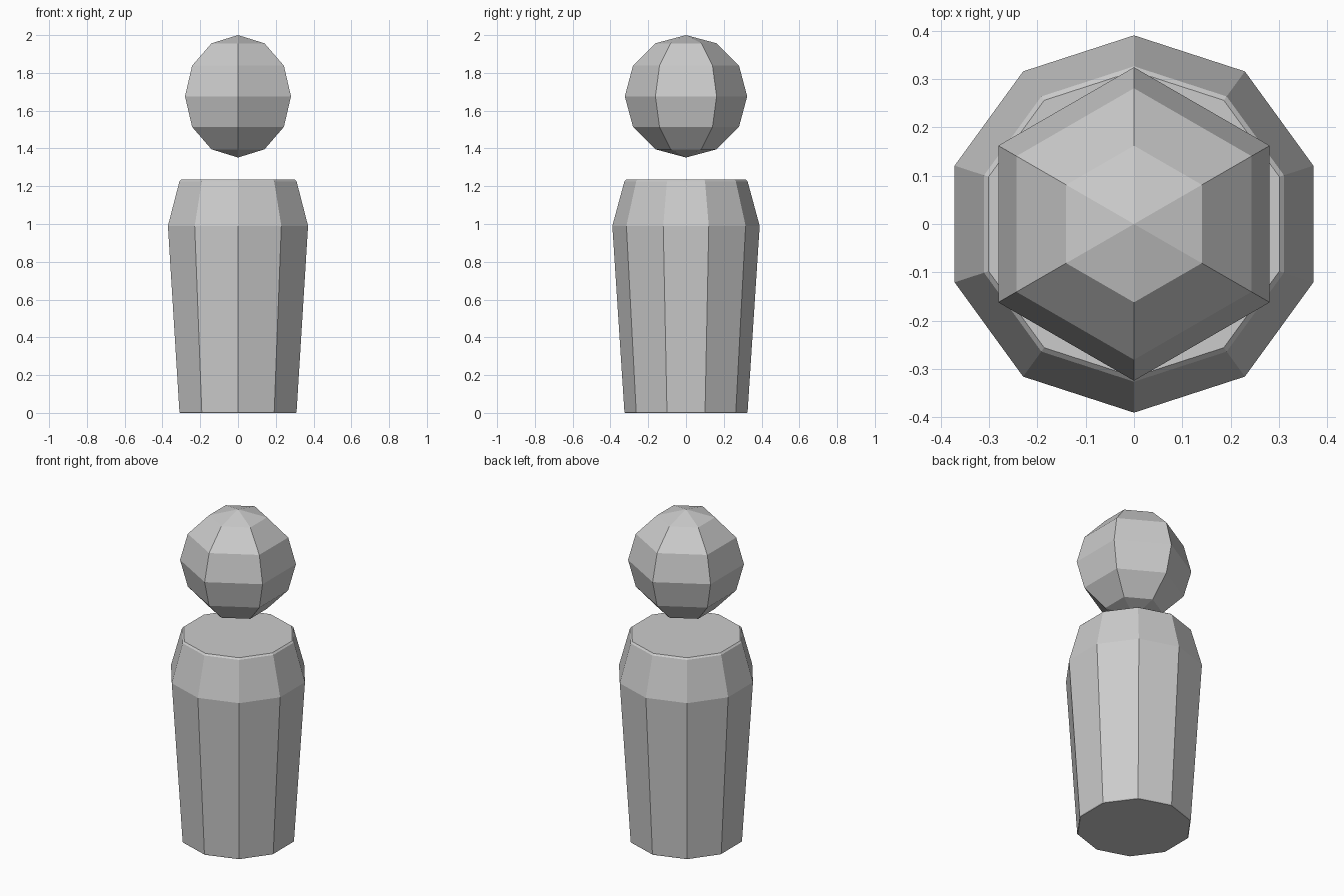
import bpy, bmesh
from math import cos, sin, pi

if "Cube" in bpy.data.objects:
    bpy.data.objects.remove(bpy.data.objects["Cube"])


def finish(bm, name):
    bmesh.ops.recalc_face_normals(bm, faces=bm.faces)
    mesh = bpy.data.meshes.new(name)
    bm.to_mesh(mesh)
    bm.free()
    obj = bpy.data.objects.new(name, mesh)
    bpy.context.collection.objects.link(obj)
    return obj


def lathe(name, profile, sides):
    """Stack polygon rings (radius, z), with a corner on the y axis; radius 0 is a pole."""
    bm = bmesh.new()
    rings = []
    for r, z in profile:
        n = sides if r > 0 else 1
        rings.append([bm.verts.new((r * sin(2 * pi * i / sides),
                                    r * cos(2 * pi * i / sides), z)) for i in range(n)])
    for a, b in zip(rings, rings[1:]):
        for i in range(sides):
            j = (i + 1) % sides
            quad = [a[i % len(a)], a[j % len(a)], b[j % len(b)], b[i % len(b)]]
            bm.faces.new(list(dict.fromkeys(quad)))
    for ring in (rings[0], rings[-1]):
        if len(ring) > 1:
            bm.faces.new(ring)
    return finish(bm, name)


# Ten-sided tapered body with a softened top rim
lathe("body", [(0.322, 0), (0.326, 0.005), (0.39, 0.99), (0.326, 1.226), (0.316, 1.235)], 10)

# Floating six-sided head
R, CZ = 0.324, 1.676
arc = [(R * sin(pi * k / 6), CZ - R * cos(pi * k / 6)) for k in range(1, 6)]
lathe("head", [(0, CZ - R)] + arc + [(0, CZ + R)], 6)
